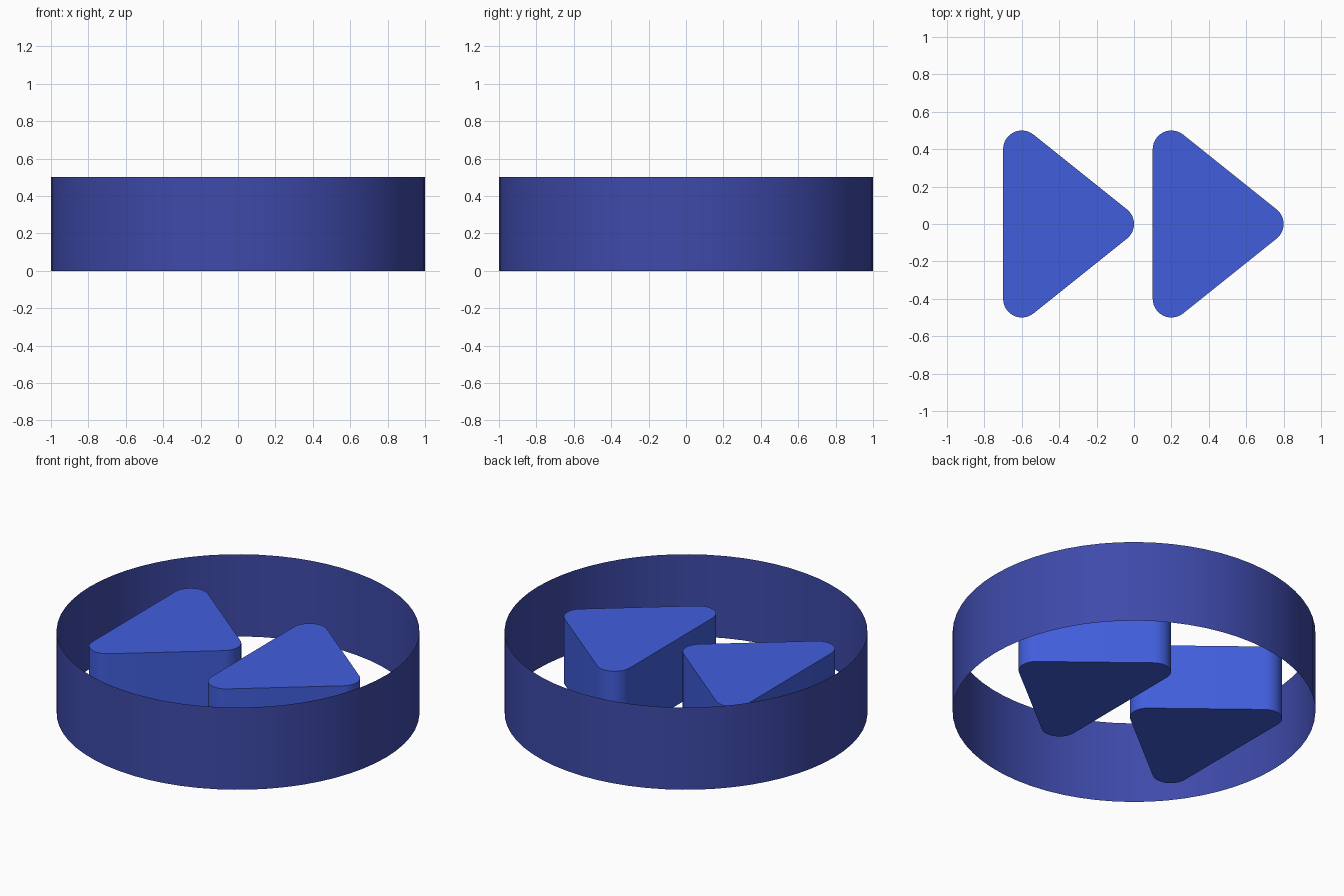
import bpy, bmesh, math

if "Cube" in bpy.data.objects:
    bpy.data.objects.remove(bpy.data.objects["Cube"])


def srgb(r, g, b):
    def lin(c):
        c /= 255
        return c / 12.92 if c <= 0.04045 else ((c + 0.055) / 1.055) ** 2.4
    return (lin(r), lin(g), lin(b), 1)


def material(name, colour):
    m = bpy.data.materials.new(name)
    m.diffuse_color = colour
    m.use_nodes = True
    m.node_tree.nodes["Principled BSDF"].inputs["Base Color"].default_value = m.diffuse_color
    return m


def finish(bm, name, mat):
    mesh = bpy.data.meshes.new(name)
    bm.to_mesh(mesh)
    bm.free()
    ob = bpy.data.objects.new(name, mesh)
    bpy.context.collection.objects.link(ob)
    mesh.materials.append(mat)
    bpy.context.view_layer.objects.active = ob
    ob.select_set(True)
    bpy.ops.object.shade_smooth_by_angle(angle=math.radians(30))
    ob.select_set(False)
    return ob


ring_blue = material("dark blue", srgb(62, 74, 170))
arrow_blue = material("bright blue", srgb(65, 94, 220))

# Outer ring: a thin open wall without caps
bm = bmesh.new()
bmesh.ops.create_cone(bm, cap_ends=False, segments=64, radius1=1, radius2=1, depth=0.5)
bmesh.ops.translate(bm, verts=bm.verts, vec=(0, 0, 0.25))
finish(bm, "outer_ring", ring_blue)


# Arrow: rounded triangle pointing along +x, extruded upwards
def arrow(name, x, r=0.1, height=0.4, steps=12):
    slant = math.atan2(0.5, 0.4)  # direction of the normal of the slanted sides
    corners = [((x, -0.4), -math.pi, -slant + 0.0),
               ((x + 0.5, 0), -slant, slant),
               ((x, 0.4), slant, math.pi)]
    bm = bmesh.new()
    outline = []
    for (cx, cy), a0, a1 in corners:
        for i in range(steps + 1):
            a = a0 + (a1 - a0) * i / steps
            outline.append(bm.verts.new((cx + r * math.cos(a), cy + r * math.sin(a), 0)))
    base = bm.faces.new(outline)
    top = bmesh.ops.extrude_face_region(bm, geom=[base], use_keep_orig=True)
    verts = [g for g in top["geom"] if isinstance(g, bmesh.types.BMVert)]
    bmesh.ops.translate(bm, verts=verts, vec=(0, 0, height))
    bmesh.ops.recalc_face_normals(bm, faces=bm.faces)
    finish(bm, name, arrow_blue)


arrow("left_arrow", -0.6)
arrow("right_arrow", 0.2)
